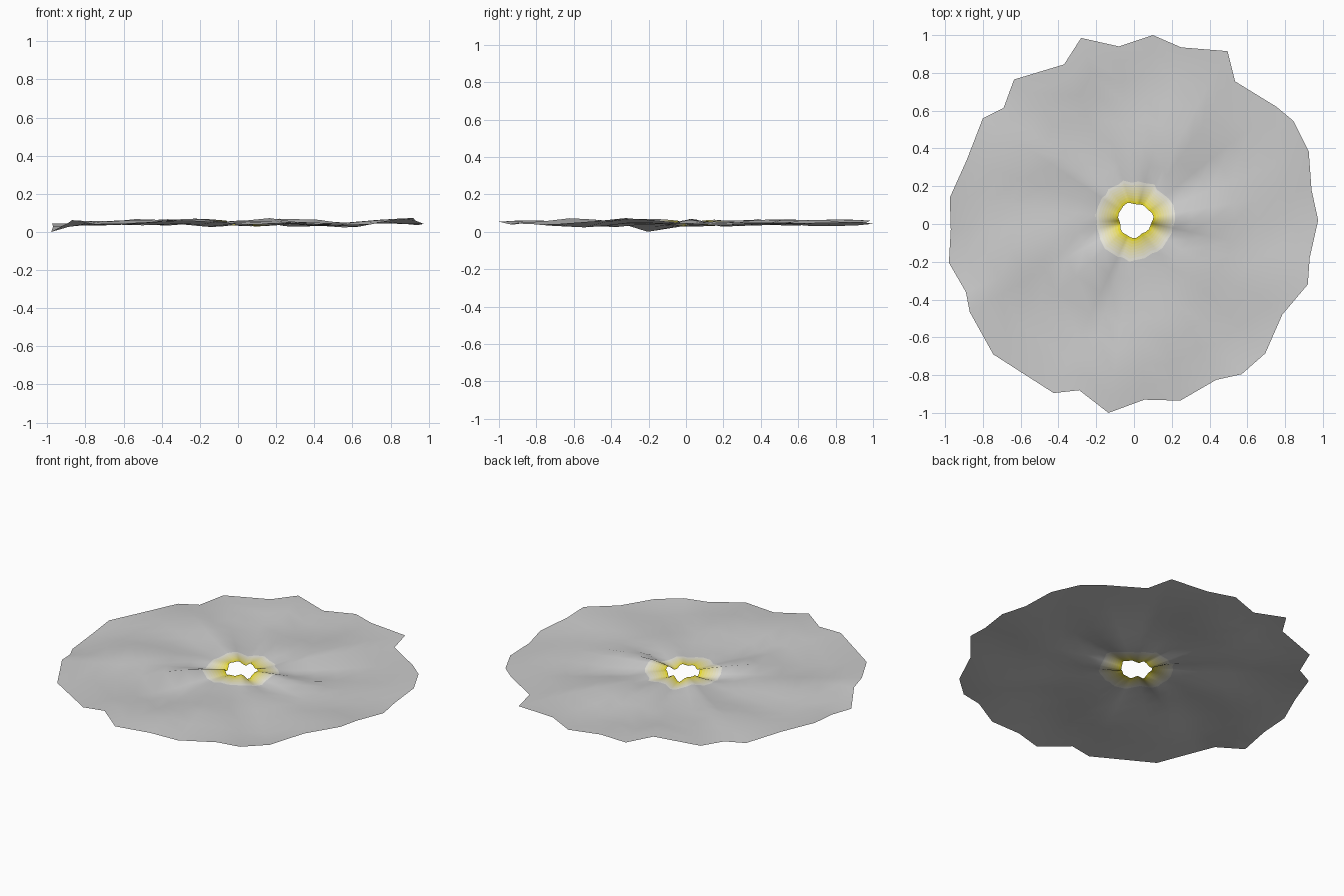
import bpy, bmesh, math, random

if "Cube" in bpy.data.objects:
    bpy.data.objects.remove(bpy.data.objects["Cube"])

random.seed(4)

# Ragged outer outline of the petal sheet, counter-clockwise
RIM = [(.975, .02), (.94, .18), (.925, .385), (.845, .545), (.755, .62), (.535, .755),
       (.495, .915), (.25, .935), (.10, 1.0), (-.08, .94), (-.28, .985), (-.37, .845),
       (-.635, .765), (-.69, .615), (-.80, .56), (-.885, .34), (-.975, .14), (-.97, -.03),
       (-.98, -.205), (-.89, -.36), (-.87, -.465), (-.745, -.69), (-.425, -.895),
       (-.29, -.88), (-.135, -1.0), (.055, -.93), (.245, -.935), (.435, -.825),
       (.57, -.795), (.695, -.685), (.785, -.48), (.92, -.32), (.93, -.18)]
N = len(RIM)
CX, CY, HOLE = .005, .022, .09

# Ring positions from hole (0) to rim (1); the close inner rings carry the yellow fade
FADE = 8
RINGS = [.135 * i / FADE for i in range(FADE + 1)] + [.24, .36, .5, .64, .78, .9, 1]


def hole_point(a, i):
    r = HOLE + .006 * math.sin(3 * a + 1) + .004 * math.sin(7 * a)
    return CX + r * math.cos(a), CY + r * math.sin(a)


def height(a, t):
    """Shallow radial creases that drift as they run outward."""
    z = .052 + .009 * math.sin(5 * a + 3 * t + .6)
    z += .008 * math.sin(8 * a - 4 * t + 2.1)
    z += .006 * math.sin(3 * a + 9 * t)
    return z


def material(name, rgb):
    m = bpy.data.materials.new(name)
    m.diffuse_color = (*rgb, 1)
    m.use_nodes = True
    m.node_tree.nodes["Principled BSDF"].inputs["Base Color"].default_value = m.diffuse_color
    return m


# Colours: yellow at the centre fading into grey
mesh = bpy.data.meshes.new("petal_sheet")
grey, yellow = (.8, .8, .8), (.8, .7, .03)
for k in range(FADE):
    f = k / FADE
    mesh.materials.append(material(f"centre_fade_{k}",
                                   [y + (g - y) * f for y, g in zip(yellow, grey)]))
mesh.materials.append(material("petal_grey", grey))

# Sheet: rings of vertices lofted from the hole to the rim
bm = bmesh.new()
loops = []
for t in RINGS:
    ring = []
    for i, (x, y) in enumerate(RIM):
        a = math.atan2(y - CY, x - CX)
        hx, hy = hole_point(a, i)
        z = height(a, t)
        if t > .2:
            z += random.uniform(-.004, .004)
        if t > .7:
            # drooping tip on the left edge
            droop = math.exp(-((a + 2.92) / .16) ** 2)
            z += (.004 - z) * droop * ((t - .7) / .3) ** 1.5
        ring.append(bm.verts.new((hx + (x - hx) * t, hy + (y - hy) * t, z)))
    loops.append(ring)
for k in range(len(loops) - 1):
    for i in range(N):
        j = (i + 1) % N
        face = bm.faces.new((loops[k][i], loops[k + 1][i], loops[k + 1][j], loops[k][j]))
        face.material_index = min(k, FADE)
        face.smooth = True

# Rest the lowest point on the ground
low = min(v.co.z for v in bm.verts)
for v in bm.verts:
    v.co.z -= low
bm.to_mesh(mesh)
bm.free()
bpy.context.collection.objects.link(bpy.data.objects.new("petal_sheet", mesh))
